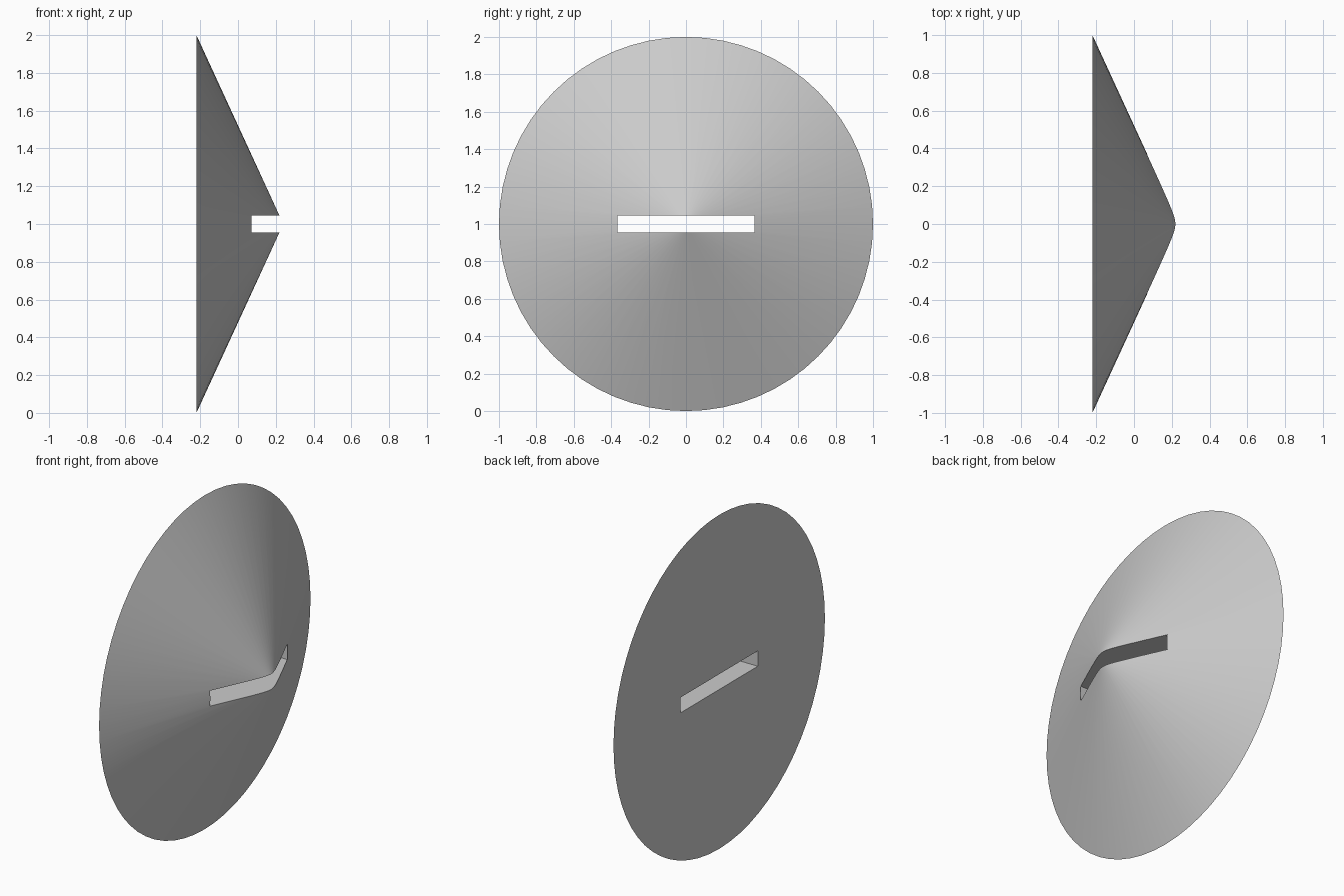
import bpy
import math

default_cube = bpy.data.objects.get("Cube")
if default_cube:
    bpy.data.objects.remove(default_cube, do_unlink=True)

BACK_X, APEX_X = -0.22, 0.24
SLOT_WIDTH, SLOT_HEIGHT = 0.73, 0.092

grey = bpy.data.materials.new("light_grey")
grey.use_nodes = True
colour = (0.6, 0.6, 0.6, 1)
grey.diffuse_color = colour
grey.node_tree.nodes["Principled BSDF"].inputs["Base Color"].default_value = colour

# Solid cone disc, its point facing +x
bpy.ops.mesh.primitive_cone_add(
    vertices=64, radius1=1, radius2=0, depth=APEX_X - BACK_X,
    location=((BACK_X + APEX_X) / 2, 0, 1), rotation=(0, math.pi / 2, 0))
disc = bpy.context.object
disc.name = "slotted_cone_disc"
disc.data.materials.append(grey)

# Cutter for the flat slot that runs through the tip to the back
bpy.ops.mesh.primitive_cube_add(size=1, location=(0, 0, 1))
cutter = bpy.context.object
cutter.name = "slot_cutter"
cutter.dimensions = (2, SLOT_WIDTH, SLOT_HEIGHT)
cutter.data.materials.append(grey)
bpy.ops.object.transform_apply(location=False, rotation=False, scale=True)

# Cut the slot, then drop the cutter
bpy.ops.object.select_all(action="DESELECT")
disc.select_set(True)
bpy.context.view_layer.objects.active = disc
slot = disc.modifiers.new("slot", "BOOLEAN")
slot.operation = "DIFFERENCE"
slot.solver = "EXACT"
slot.object = cutter
bpy.ops.object.modifier_apply(modifier=slot.name)
bpy.data.objects.remove(cutter, do_unlink=True)

# Smooth flank with crisp rim and slot edges
bpy.ops.object.shade_smooth_by_angle(angle=math.radians(20))
